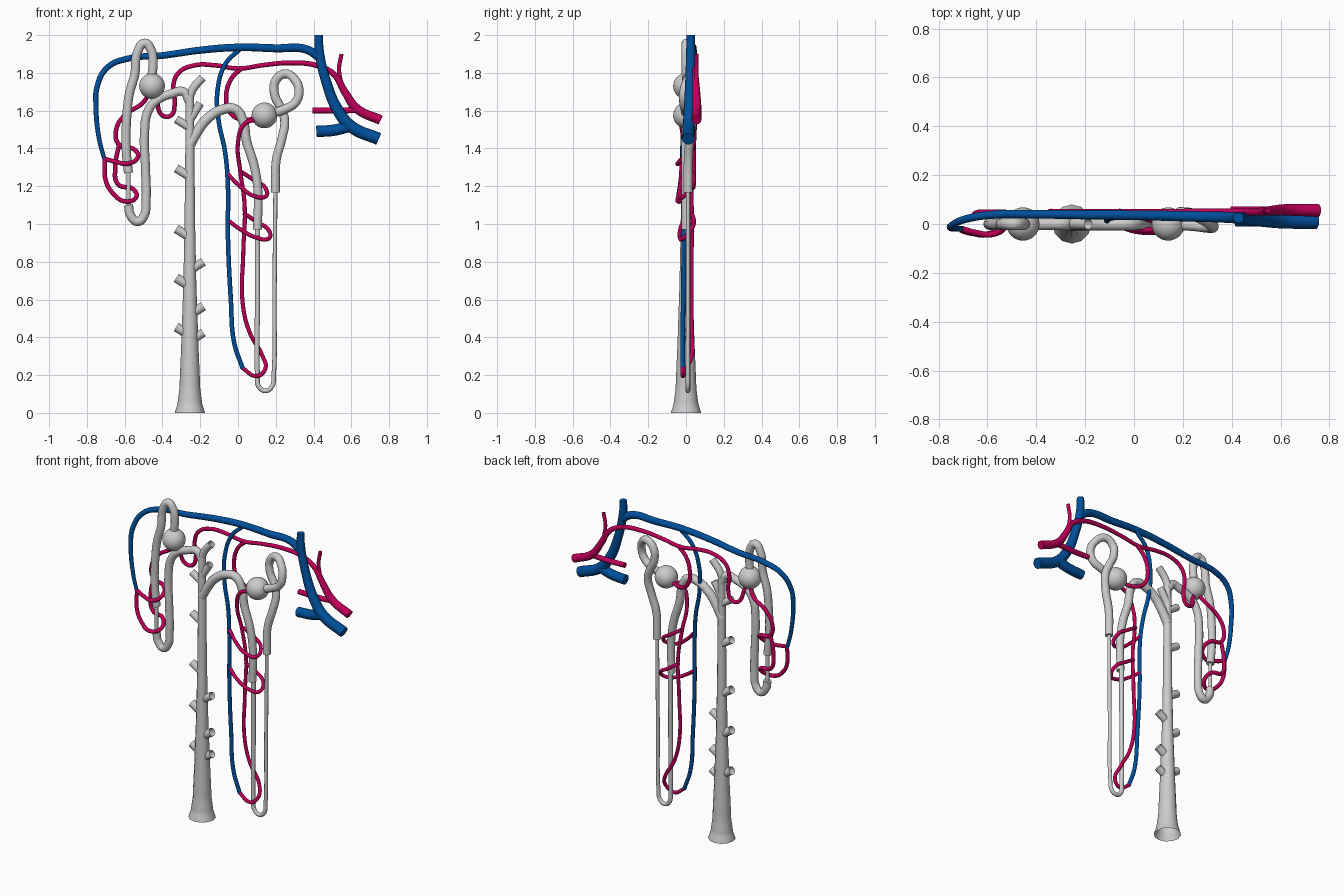
import bpy, math


def material(name, color):
    m = bpy.data.materials.new(name)
    m.diffuse_color = color
    return m


RED = material("artery_red", (0.52, 0.0, 0.1, 1))
BLUE = material("vein_blue", (0.0, 0.08, 0.33, 1))


def tube(name, points, radius, mat=None, end=None, caps=True):
    """Smooth tube through (x, y, z[, r]) points; tapers from radius to end."""
    end = radius if end is None else end
    cu = bpy.data.curves.new(name, 'CURVE')
    cu.dimensions = '3D'
    cu.bevel_depth = 1.0
    cu.bevel_resolution = 4
    cu.resolution_u = 8
    cu.use_fill_caps = caps
    sp = cu.splines.new('BEZIER')
    sp.bezier_points.add(len(points) - 1)
    for i, (bp, p) in enumerate(zip(sp.bezier_points, points)):
        bp.co = p[:3]
        bp.handle_left_type = bp.handle_right_type = 'AUTO'
        t = i / (len(points) - 1)
        bp.radius = p[3] if len(p) > 3 else radius + (end - radius) * t
    ob = bpy.data.objects.new(name, cu)
    bpy.context.collection.objects.link(ob)
    bpy.ops.object.select_all(action='DESELECT')
    bpy.context.view_layer.objects.active = ob
    ob.select_set(True)
    bpy.ops.object.convert(target='MESH')
    ob = bpy.context.object
    bpy.ops.object.shade_smooth_by_angle(angle=math.radians(40))
    if mat:
        ob.data.materials.append(mat)
    return ob


def flat(pts, y=0.0):
    return [(x, y, z) for x, z in pts]


def capsule(name, x, z):
    bpy.ops.mesh.primitive_uv_sphere_add(segments=32, ring_count=16, radius=0.068, location=(x, 0, z))
    bpy.context.object.name = name
    bpy.ops.object.shade_smooth()


# Collecting duct with flared open base and side stubs
tube("collecting_duct", [(-0.255, 0, z, r) for z, r in [
    (0, 0.08), (0.05, 0.065), (0.13, 0.055), (0.4, 0.044), (0.7, 0.034),
    (1.0, 0.028), (1.4, 0.024), (1.68, 0.022)]], 0.03, caps=False)
for i, (side, z, r) in enumerate([
        (-1, 0.455, 0.025), (-1, 0.715, 0.025), (-1, 0.975, 0.024), (-1, 1.295, 0.023), (-1, 1.555, 0.022),
        (1, 0.425, 0.023), (1, 0.565, 0.025), (1, 0.8, 0.023)]):
    tube(f"duct_stub_{i}", [(-0.255, 0, z - 0.045), (-0.255 + side * 0.072, 0, z)], r, caps=False)
tube("duct_stub_upper", [(-0.255, 0, 1.55), (-0.2, 0, 1.64)], 0.022, caps=False)
tube("duct_stub_top", [(-0.258, 0, 1.67), (-0.235, 0, 1.72), (-0.187, 0, 1.775)], 0.022, caps=False)

# Short nephron
capsule("short_nephron_capsule", -0.455, 1.73)
tube("short_proximal_tubule", flat([
    (-0.457, 1.77), (-0.45, 1.86), (-0.462, 1.925), (-0.494, 1.957), (-0.53, 1.915), (-0.547, 1.79),
    (-0.575, 1.69), (-0.588, 1.58), (-0.592, 1.4), (-0.58, 1.27)]), 0.024)
tube("short_thin_limb", flat([(-0.58, 1.29), (-0.58, 1.09)]), 0.011)
tube("short_distal_tubule", flat([
    (-0.58, 1.1), (-0.568, 1.045), (-0.53, 1.013), (-0.497, 1.045), (-0.487, 1.12), (-0.49, 1.3),
    (-0.495, 1.48), (-0.475, 1.6), (-0.43, 1.655), (-0.35, 1.69), (-0.29, 1.7), (-0.258, 1.65)]), 0.024)

# Long nephron
capsule("long_nephron_capsule", 0.14, 1.575)
tube("long_proximal_tubule", [
    (0.16, 0, 1.58), (0.245, -0.005, 1.607), (0.305, -0.012, 1.645), (0.323, -0.01, 1.705), (0.3, 0.01, 1.765),
    (0.25, 0.035, 1.795), (0.2, 0.045, 1.76), (0.193, 0.045, 1.69), (0.228, 0.042, 1.61), (0.247, 0.035, 1.55),
    (0.232, 0.02, 1.45), (0.203, 0.012, 1.34), (0.198, 0.01, 1.167)], 0.024)
tube("long_thin_limb", flat([
    (0.198, 1.18), (0.193, 0.6), (0.189, 0.2), (0.18, 0.14), (0.145, 0.117), (0.11, 0.14),
    (0.103, 0.2), (0.103, 0.6), (0.103, 0.98)], 0.01), 0.011, end=0.014)
tube("long_distal_tubule", flat([
    (0.103, 0.97), (0.105, 1.18), (0.085, 1.31), (0.045, 1.44), (0.025, 1.55), (-0.015, 1.608),
    (-0.085, 1.605), (-0.16, 1.56), (-0.215, 1.49), (-0.255, 1.42)]), 0.023, end=0.028)

# Main artery, arching over to the short nephron
tube("main_artery", [
    (0.755, 0.055, 1.55, 0.026), (0.63, 0.058, 1.61, 0.024), (0.565, 0.055, 1.7, 0.02), (0.51, 0.05, 1.79, 0.016),
    (0.42, 0.05, 1.838, 0.014), (0.28, 0.05, 1.853, 0.013), (0.14, 0.05, 1.842, 0.012), (0.0, 0.05, 1.823, 0.012),
    (-0.12, 0.05, 1.84, 0.012), (-0.23, 0.05, 1.84, 0.012), (-0.315, 0.05, 1.8, 0.012), (-0.343, 0.05, 1.73, 0.012),
    (-0.335, 0.05, 1.64, 0.012), (-0.355, 0.045, 1.575, 0.012), (-0.4, 0.04, 1.575, 0.012),
    (-0.43, 0.02, 1.65, 0.012), (-0.45, 0, 1.71, 0.012)], 0.012, RED)
tube("artery_branch_low", [(0.395, 0.055, 1.602), (0.52, 0.055, 1.6), (0.64, 0.055, 1.605)], 0.016, RED)
tube("artery_branch_up", [(0.548, 0.055, 1.9), (0.535, 0.055, 1.82), (0.55, 0.055, 1.73)], 0.011, RED)

# Capillaries of the short nephron
tube("short_efferent_vessel", [
    (-0.47, 0.01, 1.7), (-0.5, 0.04, 1.645), (-0.6, 0.048, 1.575), (-0.645, 0.045, 1.5), (-0.63, 0.04, 1.42),
    (-0.55, 0.03, 1.395), (-0.53, -0.01, 1.355), (-0.58, -0.042, 1.32), (-0.65, -0.035, 1.33),
    (-0.705, -0.02, 1.345)], 0.012, RED)
tube("short_capillary_loop", [
    (-0.63, 0.04, 1.42), (-0.65, 0.04, 1.3), (-0.635, 0.04, 1.21), (-0.555, 0.03, 1.185), (-0.54, -0.01, 1.14),
    (-0.6, -0.042, 1.12), (-0.66, -0.038, 1.16), (-0.7, -0.028, 1.23), (-0.705, -0.02, 1.345)], 0.012, RED)

# Arteries and capillaries of the long nephron
tube("long_afferent_vessel", [
    (0.02, 0.05, 1.825), (-0.035, 0.05, 1.77), (-0.063, 0.05, 1.67), (-0.045, 0.045, 1.595), (0.01, 0.035, 1.555),
    (0.12, 0, 1.565)], 0.012, RED)
tube("long_efferent_vessel", [
    (0.11, -0.02, 1.555), (0.035, -0.025, 1.53), (0.0, -0.01, 1.43), (0.012, 0.02, 1.28), (0.035, 0.03, 1.1),
    (0.028, 0.03, 0.85), (0.025, 0.03, 0.58), (0.06, 0.03, 0.43), (0.13, 0.03, 0.3), (0.145, 0.0, 0.235),
    (0.1, -0.015, 0.195), (0.02, -0.018, 0.24)], 0.011, RED)
for name, dx, dz in (("upper", 0, 0), ("lower", 0.017, -0.222)):
    tube(f"long_capillary_{name}", [
        (0.012 + dx, 0.03, 1.28 + dz), (0.08 + dx, 0.042, 1.235 + dz), (0.145 + dx, 0.025, 1.19 + dz),
        (0.145 + dx, -0.015, 1.145 + dz), (0.08 + dx, -0.032, 1.15 + dz), (0.01, -0.03, 1.2 + dz * 1.02),
        (-0.055, -0.01, 1.265 + dz * 1.1)], 0.011, RED)

# Veins
tube("main_vein", [
    (0.428, 0.025, 2.0, 0.022), (0.43, 0.025, 1.92, 0.024), (0.465, 0.022, 1.76, 0.026),
    (0.53, 0.018, 1.6, 0.03), (0.6, 0.014, 1.515, 0.032), (0.745, 0.012, 1.45, 0.033)], 0.03, BLUE)
tube("vein_branch_low", [(0.415, 0.02, 1.49), (0.51, 0.02, 1.497), (0.6, 0.016, 1.52)], 0.03, BLUE)
tube("arching_vein", [
    (-0.705, -0.02, 1.335), (-0.735, -0.018, 1.45), (-0.752, -0.015, 1.62), (-0.745, -0.005, 1.73),
    (-0.69, 0.02, 1.83), (-0.58, 0.038, 1.876), (-0.4, 0.04, 1.892), (-0.2, 0.038, 1.92), (0.0, 0.036, 1.935),
    (0.2, 0.032, 1.93), (0.36, 0.028, 1.925), (0.435, 0.025, 1.88)], 0.011, BLUE, end=0.024)
tube("long_nephron_vein", [
    (0.01, 0.036, 1.925), (-0.065, 0.03, 1.85), (-0.108, 0.02, 1.71), (-0.103, 0.01, 1.55), (-0.07, 0.0, 1.39),
    (-0.055, -0.01, 1.24), (-0.053, -0.012, 0.92), (-0.038, -0.015, 0.6), (-0.02, -0.018, 0.37),
    (0.025, -0.018, 0.235)], 0.012, BLUE)
